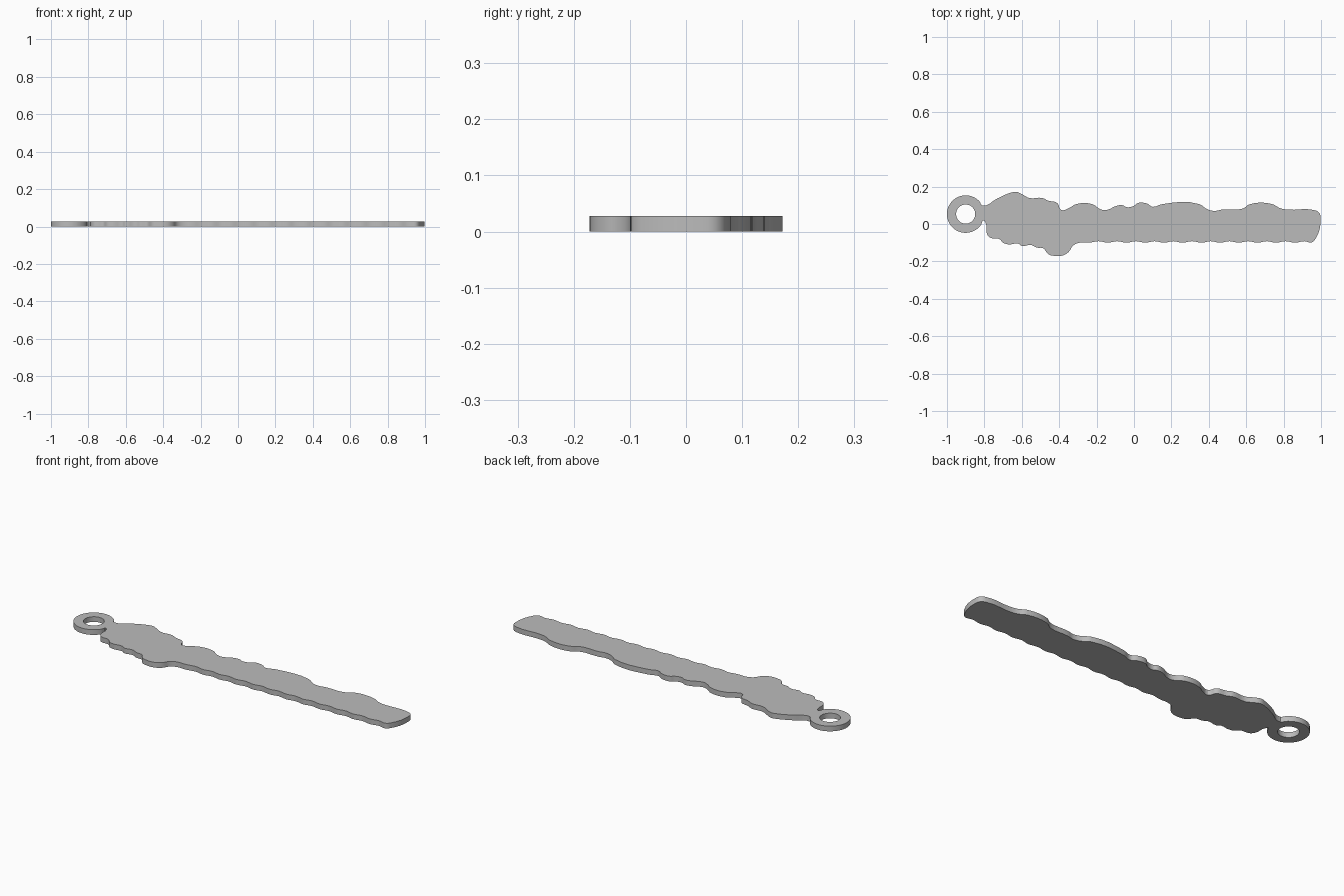
import bpy
from math import sin, cos, radians

cube = bpy.data.objects.get("Cube")
if cube:
    bpy.data.objects.remove(cube, do_unlink=True)

THICKNESS = 0.028
RING_X, RING_Y = -0.9, 0.053
RING_OUTER, RING_INNER = 0.1, 0.051


def make_material(name, colour):
    material = bpy.data.materials.new(name)
    material.use_nodes = True
    material.diffuse_color = colour
    shader = next(n for n in material.node_tree.nodes if n.type == "BSDF_PRINCIPLED")
    shader.inputs["Base Color"].default_value = colour
    return material


def ring_arc(radius, start, end, count, closed=False):
    """Points on a circle around the ring centre."""
    steps = count if closed else count - 1
    angles = [radians(start + (end - start) * i / steps) for i in range(count)]
    return [(RING_X + radius * cos(a), RING_Y + radius * sin(a)) for a in angles]


def add_loop(curve, points):
    """Closed smooth spline through the points."""
    spline = curve.splines.new("BEZIER")
    spline.bezier_points.add(len(points) - 1)
    for knot, (x, y) in zip(spline.bezier_points, points):
        knot.co = (x, y, 0)
        knot.handle_left_type = knot.handle_right_type = "AUTO"
    spline.use_cyclic_u = True


# Wavy upper edge, from the tip back to the ring
upper_edge = [
    (.998, .03), (.99, .06), (.96, .075), (.82, .077), (.78, .085), (.74, .106),
    (.62, .106), (.58, .082), (.47, .077), (.43, .07), (.39, .08), (.35, .106),
    (.15, .106), (.1, .092), (.07, .109), (.02, .112), (0, .097), (-.04, .09),
    (-.06, .1), (-.1, .095), (-.13, .08), (-.16, .074), (-.19, .085), (-.22, .105),
    (-.31, .106), (-.35, .084), (-.39, .075), (-.41, .112), (-.46, .125),
    (-.49, .139), (-.56, .139), (-.6, .16), (-.63, .172), (-.66, .167), (-.73, .137),
]

# Lower edge: stepped bulge near the ring, then a shallow ripple to the tip
lower_edge = [
    (-.795, .01), (-.785, -.055), (-.765, -.075), (-.72, -.08), (-.7, -.1),
    (-.67, -.109), (-.62, -.105), (-.6, -.117), (-.55, -.112), (-.52, -.126),
    (-.485, -.13), (-.46, -.16), (-.43, -.17), (-.38, -.168), (-.35, -.15),
    (-.325, -.115), (-.29, -.1),
]
ripple = [(-.24 + .05 * i, -.092 if i % 2 else -.1) for i in range(24)]
tip = [(.95, -.098), (.97, -.08)]

# Flat plate with the ring as part of its outline
curve = bpy.data.curves.new("tag_plate", "CURVE")
curve.dimensions = "2D"
curve.fill_mode = "BOTH"
curve.resolution_u = 4
curve.extrude = THICKNESS / 2
add_loop(curve, upper_edge + ring_arc(RING_OUTER, 28, 340, 24) + lower_edge + ripple + tip)
add_loop(curve, ring_arc(RING_INNER, 0, 360, 16, closed=True))

plate = bpy.data.objects.new("tag_plate", curve)
bpy.context.collection.objects.link(plate)
plate.location.z = THICKNESS / 2
curve.materials.append(make_material("plain grey", (.5, .5, .5, 1)))

# Solid mesh with crisp rims and smooth walls
bpy.ops.object.select_all(action="DESELECT")
plate.select_set(True)
bpy.context.view_layer.objects.active = plate
bpy.ops.object.convert(target="MESH")
bpy.ops.object.mode_set(mode="EDIT")
bpy.ops.mesh.select_all(action="SELECT")
bpy.ops.mesh.remove_doubles(threshold=.0001)
bpy.ops.mesh.normals_make_consistent(inside=False)
bpy.ops.object.mode_set(mode="OBJECT")
bpy.ops.object.shade_smooth_by_angle(angle=radians(30))
